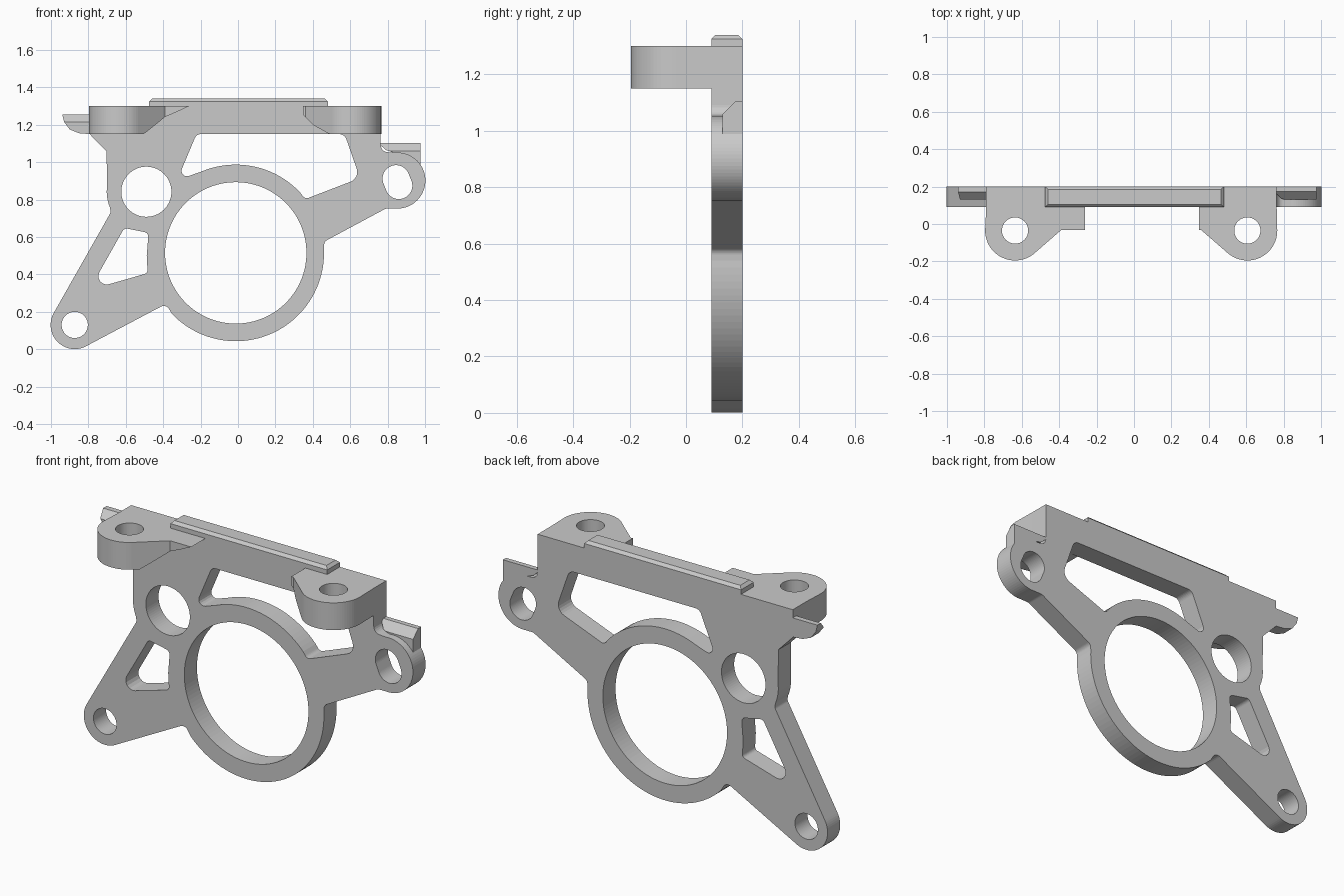
import bpy, bmesh
from math import cos, sin, tan, radians
from mathutils import Vector

if "Cube" in bpy.data.objects:
    bpy.data.objects.remove(bpy.data.objects["Cube"])

grey = bpy.data.materials.new("plain_grey")
grey.use_nodes = True
COLOUR = (0.59, 0.59, 0.59, 1)
grey.diffuse_color = COLOUR
grey.node_tree.nodes["Principled BSDF"].inputs["Base Color"].default_value = COLOUR

FRONT, BACK = 0.09, 0.2       # plate depth
LOW, TOP = 1.15, 1.3          # top bar height


def arc(cx, cy, r, start, end, step=5):
    n = max(2, round(abs(end - start) / step))
    angles = [radians(start + (end - start) * i / n) for i in range(n + 1)]
    return [(cx + r * cos(a), cy + r * sin(a)) for a in angles]


def circle(cx, cy, r, step=5):
    return arc(cx, cy, r, 0, 360, step)[:-1]


def rounded(corners, steps=6):
    """Replace each (x, y, radius) corner by a fillet; plain (x, y) stays sharp."""
    out = []
    for i, c in enumerate(corners):
        p = Vector(c[:2])
        if len(c) < 3:
            out.append(tuple(p))
            continue
        a = Vector(corners[i - 1][:2]) - p
        b = Vector(corners[(i + 1) % len(corners)][:2]) - p
        half = a.angle(b) / 2
        t = min(c[2] / tan(half), a.length * 0.48, b.length * 0.48)
        a.normalize()
        b.normalize()
        r = t * tan(half)
        centre = p + (a + b).normalized() * (r / sin(half))
        u, v = p + a * t - centre, p + b * t - centre
        turn = u.angle(v)
        for k in range(steps + 1):
            f = k / steps
            d = (u * sin((1 - f) * turn) + v * sin(f * turn)) / sin(turn)
            out.append(tuple(centre + d))
    return out


def finish(name, bm):
    bmesh.ops.recalc_face_normals(bm, faces=bm.faces)
    mesh = bpy.data.meshes.new(name)
    bm.to_mesh(mesh)
    bm.free()
    mesh.materials.append(grey)
    obj = bpy.data.objects.new(name, mesh)
    bpy.context.collection.objects.link(obj)
    return obj


def prism(name, loops, lo, hi, axis="y", chamfer=None):
    """Extrude an outline with holes along an axis; optionally slice off one corner."""
    bm = bmesh.new()
    for loop in loops:
        vs = [bm.verts.new((p, lo, q) if axis == "y" else (p, q, lo)) for p, q in loop]
        for i, v in enumerate(vs):
            bm.edges.new((vs[i - 1], v))
    normal = (0, 1, 0) if axis == "y" else (0, 0, 1)
    bmesh.ops.triangle_fill(bm, edges=bm.edges[:], use_beauty=True, normal=normal)
    ret = bmesh.ops.extrude_face_region(bm, geom=bm.faces[:])
    moved = [g for g in ret["geom"] if isinstance(g, bmesh.types.BMVert)]
    bmesh.ops.translate(bm, verts=moved, vec=Vector(normal) * (hi - lo))
    if chamfer:
        geom = bm.verts[:] + bm.edges[:] + bm.faces[:]
        bmesh.ops.bisect_plane(bm, geom=geom, plane_co=chamfer,
                               plane_no=(0, -1, 1), clear_outer=True)
        bmesh.ops.holes_fill(bm, edges=[e for e in bm.edges if e.is_boundary])
    return finish(name, bm)


# Main plate: outline, then its openings
RING = (-0.012, 0.515)
outline = rounded(
    [(-0.79, TOP), (0.763, TOP), (0.763, 1.055, 0.06)]
    + arc(0.852, 0.902, 0.15, 95, -95)
    + [(0.79, 0.752, 0.04), (0.462, 0.576, 0.03)]
    + arc(*RING, 0.472, 3, -136, 3)
    + [(-0.385, 0.242, 0.035)]
    + arc(-0.873, 0.13, 0.129, -62, -209.6)
    + [(-0.68, 0.732, 0.03)]
    + arc(-0.49, 0.842, 0.212, 203, 175)
    + [(-0.702, 1.056), (-0.79, 1.147)])
upper_window = rounded(
    [(-0.222, LOW, 0.035), (0.57, LOW, 0.04), (0.652, 0.915, 0.055),
     (0.358, 0.802, 0.03)]
    + arc(*RING, 0.472, 43, 113, 3)
    + [(-0.325, 0.905, 0.04)])
lower_window = rounded(
    [(-0.608, 0.648, 0.025), (-0.478, 0.622, 0.025), (-0.488, 0.5),
     (-0.483, 0.407, 0.02), (-0.795, 0.317, 0.045)])
slot = arc(0.845, 0.912, 0.072, 20, 200) + arc(0.86, 0.875, 0.072, 200, 380)
prism("main_plate",
      [outline, upper_window, lower_window, slot, circle(*RING, 0.378, 3),
       circle(-0.49, 0.842, 0.134), circle(-0.873, 0.13, 0.07)], FRONT, BACK)


# Front ears with a vertical bolt hole and an undercut gusset
def ear(name, side, cx, edge, knee, inner, undercut):
    sweep = [(side * x, y) for x, y in arc(side * cx, -0.035, 0.16, 0, -129)]
    body = [(edge, FRONT)] + sweep + [(knee, -0.033), (inner, -0.033), (inner, FRONT)]
    obj = prism(name, [body, circle(cx, -0.035, 0.07)], LOW, TOP, "z")
    cutter = prism("undercut_cutter", [undercut], -0.3, 0.15)
    cutter.hide_render = True
    mod = obj.modifiers.new("undercut", "BOOLEAN")
    mod.operation = "DIFFERENCE"
    mod.solver = "EXACT"
    mod.object = cutter
    bpy.context.view_layer.objects.active = obj
    bpy.ops.object.modifier_apply(modifier=mod.name)
    bpy.data.objects.remove(cutter)


ear("right_ear", -1, -0.636, -0.79, -0.39, -0.255,
    [(-0.53, 1.13), (-0.45, 1.193), (-0.39, 1.242), (-0.325, 1.27), (-0.24, 1.31), (-0.2, 1.13)])
ear("left_ear", 1, 0.606, 0.763, 0.36, 0.347,
    [(0.55, 1.13), (0.48, 1.155), (0.4, 1.2), (0.34, 1.26), (0.3, 1.13)])

# Top ridge with chamfered rim
bm = bmesh.new()
rings = []
for z, inset in ((TOP, 0), (1.325, 0), (1.34, 0.015)):
    x0, x1, y0, y1 = -0.475 + inset, 0.48 - inset, FRONT + inset, BACK - inset
    rings.append([bm.verts.new((x, y, z)) for x, y in ((x0, y0), (x1, y0), (x1, y1), (x0, y1))])
for a, b in zip(rings, rings[1:]):
    for i in range(4):
        bm.faces.new((a[i - 1], a[i], b[i], b[i - 1]))
bm.faces.new(rings[0])
bm.faces.new(rings[-1])
finish("top_ridge", bm)

# Side tabs with a chamfered front top edge
prism("right_tab", [[(-0.94, 1.255), (-0.79, 1.255), (-0.79, LOW), (-0.85, 1.155),
                     (-0.9, 1.175), (-0.93, 1.215)]], 0.13, BACK, chamfer=(0, 0.13, 1.215))
prism("left_tab", [[(0.763, 1.103), (0.975, 1.103), (0.975, 0.975), (0.93, 0.985),
                    (0.85, 1.045), (0.79, 1.065), (0.763, 1.09)]], 0.13, BACK,
      chamfer=(0, 0.13, 1.06))
